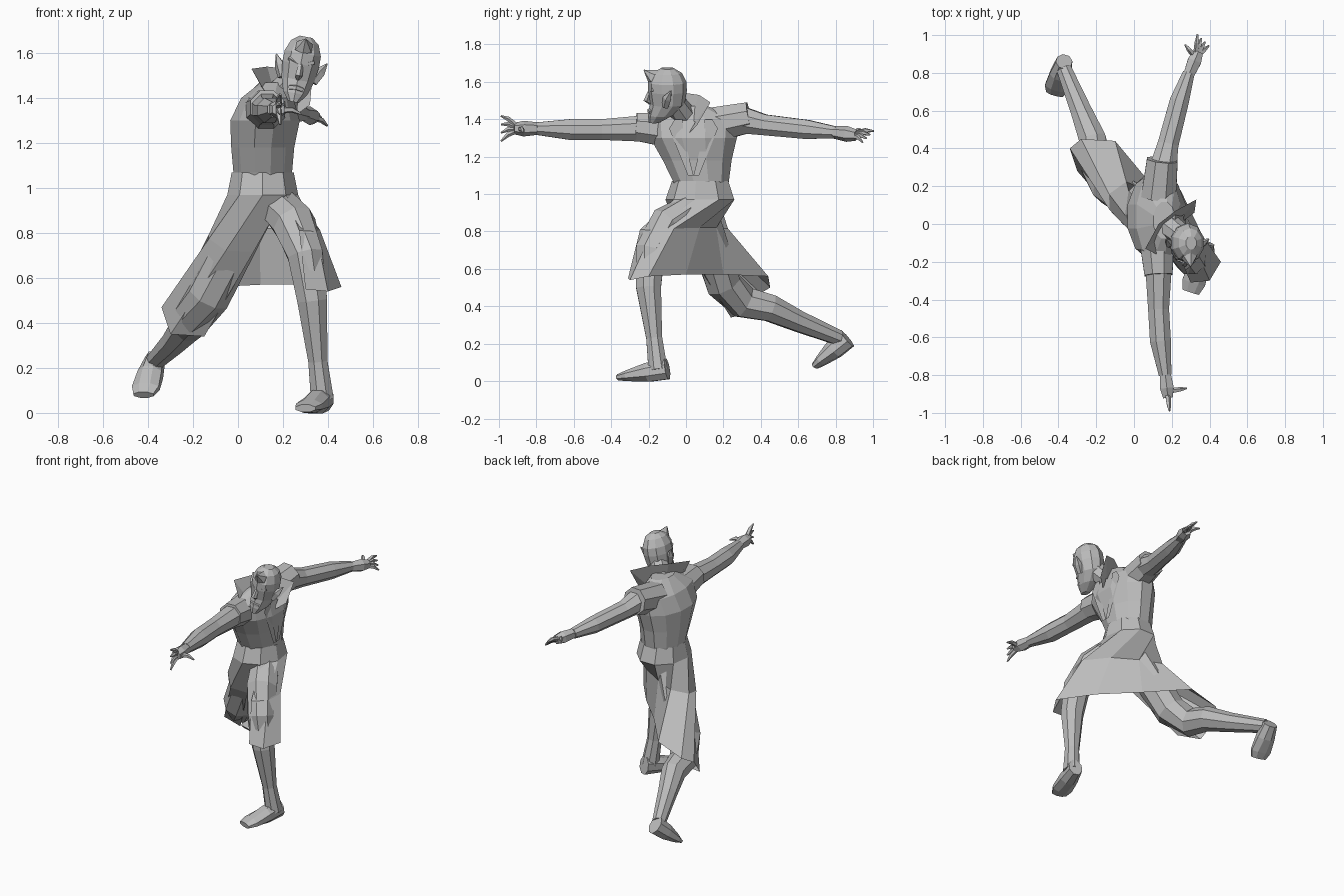
import bpy
import bmesh
from math import cos, sin, tau, radians
from mathutils import Matrix, Vector

default_cube = bpy.data.objects.get("Cube")
if default_cube:
    bpy.data.objects.remove(default_cube, do_unlink=True)

GREY = (.5, .5, .5, 1)
UP, FRONT = Vector((0, 0, 1)), Vector((0, -1, 0))
SIDES = {"right": -1, "left": 1}

clay = bpy.data.materials.new("plain_grey")
clay.use_nodes = True
clay.diffuse_color = GREY
clay.node_tree.nodes["Principled BSDF"].inputs["Base Color"].default_value = GREY


def loft(name, rows, closed=True, pose=None):
    """Skin matching rows of points; closed rows become a capped tube."""
    bm = bmesh.new()
    rings = [[bm.verts.new(point) for point in row] for row in rows]
    count = len(rings[0])
    for lower, upper in zip(rings, rings[1:]):
        for i in range(count if closed else count - 1):
            following = (i + 1) % count
            bm.faces.new((lower[i], lower[following], upper[following], upper[i]))
    if closed:
        bm.faces.new(rings[0])
        bm.faces.new(rings[-1])
    bmesh.ops.recalc_face_normals(bm, faces=bm.faces)
    mesh = bpy.data.meshes.new(name)
    bm.to_mesh(mesh)
    bm.free()
    mesh.materials.append(clay)
    part = bpy.data.objects.new(name, mesh)
    if pose is not None:
        part.matrix_world = pose
    bpy.context.collection.objects.link(part)


def ellipse(centre, across, rise, angle):
    """Point on an ellipse spanned by two half-axis vectors."""
    return centre + across * cos(angle) + rise * sin(angle)


def limb(name, stations, up=UP, sides=8, axis=None, pose=None):
    """Faceted tube through stations of x, y, z, half width[, half height]."""
    centres = [Vector(station[:3]) for station in stations]
    rows = []
    for k, (centre, station) in enumerate(zip(centres, stations)):
        before = centres[max(k - 1, 0)]
        after = centres[min(k + 1, len(centres) - 1)]
        along = axis if axis else (after - before).normalized()
        across = along.cross(up).normalized()
        rise = across.cross(along)
        rows.append([ellipse(centre, across * station[3], rise * station[-1],
                             tau * (i + .5) / sides) for i in range(sides)])
    loft(name, rows, pose=pose)


def hand(side, wrist, palm, thumb, spread):
    """Palm with four fanned, slightly arched fingers and a thumb."""
    wrist, palm, thumb = Vector(wrist), Vector(palm), Vector(thumb)
    limb(side + "_palm", [(*wrist, .033), (*wrist.lerp(palm, .6), .042),
                          (*palm, .03)], sides=6)
    reach = palm + (palm - wrist).normalized() * .07
    tips = [reach + Vector(spread) * (i - 1.5) for i in range(4)]
    names = ["index", "middle", "ring", "little", "thumb"]
    for finger, tip in zip(names, tips + [thumb]):
        root = wrist.lerp(palm, .75).lerp(tip, .1)
        knuckle = root.lerp(tip, .6) + UP * .01
        limb(f"{side}_{finger}_finger",
             [(*root, .016), (*knuckle, .013), (*tip, .005)], sides=5)


def foot(name, heel, toe):
    """Blunt shoe, widest at the ball and thin at the tip."""
    heel, toe = Vector(heel), Vector(toe)
    shape = [(0, .045, .06), (.4, .06, .055), (.8, .067, .032), (1, .05, .018)]
    limb(name, [(*heel.lerp(toe, t), width, height)
                for t, width, height in shape])


# Coat body
limb("coat_torso", [
    (.1, .09, .95, .1, .12),
    (.11, .08, 1.07, .135, .155),
    (.11, .06, 1.18, .145, .19),
    (.12, .04, 1.3, .16, .24),
    (.13, .04, 1.4, .12, .25),
    (.16, .02, 1.47, .06, .1),
], up=FRONT, sides=12, axis=UP)

# Coat skirt: open between the legs, swept forward from hip to hem
hem = [(-.15, .24, .34), (-.3, .28, .35), (-.34, .4, .47), (-.28, .45, .5),
       (-.1, .44, .56), (.1, .2, .57), (.3, 0, .57), (.46, -.2, .56),
       (.4, -.3, .54), (.3, -.31, .55)]
waist_centre = Vector((.11, .08, 1.07))
hip_centre = Vector((.11, .08, .97))
forward_sweep = Vector((.02, -.07, .03))
skirt_columns = []
for k, point in enumerate(hem):
    bottom = Vector(point)
    angle = radians(-50) - tau * k / (len(hem) - 1)
    waist = ellipse(waist_centre, Vector((.14, 0, 0)), Vector((0, .155, 0)), angle)
    hip = ellipse(hip_centre, Vector((.16, 0, 0)), Vector((0, .19, 0)), angle)
    thigh = hip.lerp(bottom, .45) + forward_sweep
    skirt_columns.append([waist, hip, thigh, bottom])
loft("coat_skirt", skirt_columns, closed=False)

# Standing collar: tips flare out from a ring around the neck
collar_tips = [(.12, -.16, 1.43), (.06, -.13, 1.53), (.13, 0, 1.54),
               (.22, .07, 1.53), (.33, .13, 1.49), (.32, .06, 1.37)]
neck_base = Vector((.2, -.03, 1.38))
loft("collar", [[Vector(tip).lerp(neck_base, .5) - UP * .05, Vector(tip)]
                for tip in collar_tips], closed=False)

# Pointed lapels either side of the chest opening
for side, sign in SIDES.items():
    middle = Vector((.26, .04, 1.1))
    outward = Vector((0, sign, 0))
    loft(side + "_lapel", [
        [middle, middle + outward * .03],
        [middle + outward * .05 + UP * .2, middle + outward * .13 + UP * .25],
        [middle + outward * .06 + UP * .3, middle + outward * .1 + UP * .3],
    ], closed=False)

# Sleeves with raised shoulder heads
limb("right_shoulder", [(.12, -.08, 1.34, .1), (.13, -.27, 1.36, .08)])
limb("left_shoulder", [(.13, .14, 1.37, .1), (.15, .34, 1.41, .088)])
limb("right_arm", [(.13, -.24, 1.35, .075), (.13, -.45, 1.345, .06),
                   (.14, -.62, 1.345, .06), (.165, -.8, 1.35, .036)])
limb("left_arm", [(.15, .28, 1.4, .08), (.18, .42, 1.37, .06),
                  (.24, .65, 1.345, .055), (.29, .8, 1.33, .034)])
hand("right", wrist=(.165, -.79, 1.35), palm=(.18, -.92, 1.35),
     thumb=(.28, -.87, 1.33), spread=(0, 0, -.045))
hand("left", wrist=(.29, .79, 1.33), palm=(.34, .91, 1.315),
     thumb=(.27, .95, 1.34), spread=(.02, -.02, -.02))

# Forward leg and trailing leg
limb("front_leg", [
    (.17, .06, .93, .09), (.25, -.1, .84, .1), (.3, -.19, .7, .085),
    (.33, -.2, .5, .072), (.355, -.17, .23, .046), (.375, -.15, .06, .055),
], up=FRONT)
limb("back_leg", [
    (.05, .08, .88, .1), (-.13, .2, .52, .1), (-.2, .31, .42, .09),
    (-.22, .45, .39, .077), (-.28, .6, .32, .06), (-.37, .82, .23, .043),
])
foot("front_foot", heel=(.385, -.1, .065), toe=(.3, -.36, .02))
foot("back_foot", heel=(-.37, .86, .23), toe=(-.42, .69, .08))

# Neck, then the head leaning to its left
limb("neck", [(.17, 0, 1.4, .07), (.26, -.07, 1.5, .06)], up=FRONT)
lean = Matrix.Translation((.275, -.1, 1.53)) @ Matrix.Rotation(radians(11), 4, "Y")
skull = [(-.15, -.07, .025), (-.11, -.035, .057), (-.05, 0, .077),
         (.02, 0, .087), (.07, 0, .086), (.12, 0, .065), (.145, 0, .03)]
limb("head", [(0, depth, height, width, width * 1.2)
              for height, depth, width in skull],
     up=FRONT, sides=10, axis=UP, pose=lean)

# Swept hair peak and face
limb("hair_peak", [(0, -.01, .07, .07), (0, -.08, .1, .04),
                   (0, -.125, .135, .003)], sides=6, pose=lean)
limb("nose", [(0, -.09, .03, .01), (0, -.11, -.03, .018),
              (0, -.09, -.045, .01)], up=FRONT, sides=5, pose=lean)
limb("mouth", [(-.03, -.085, -.09, .012), (0, -.095, -.085, .014),
               (.03, -.085, -.09, .012)], sides=5, pose=lean)
for side, sign in SIDES.items():
    limb(side + "_ear", [(sign * .07, -.01, -.05, .02),
                         (sign * .09, 0, 0, .025),
                         (sign * .115, .02, .045, .003)], sides=5, pose=lean)
    limb(side + "_brow", [(sign * .01, -.09, .02, .01),
                          (sign * .055, -.075, .04, .012)], sides=5, pose=lean)
